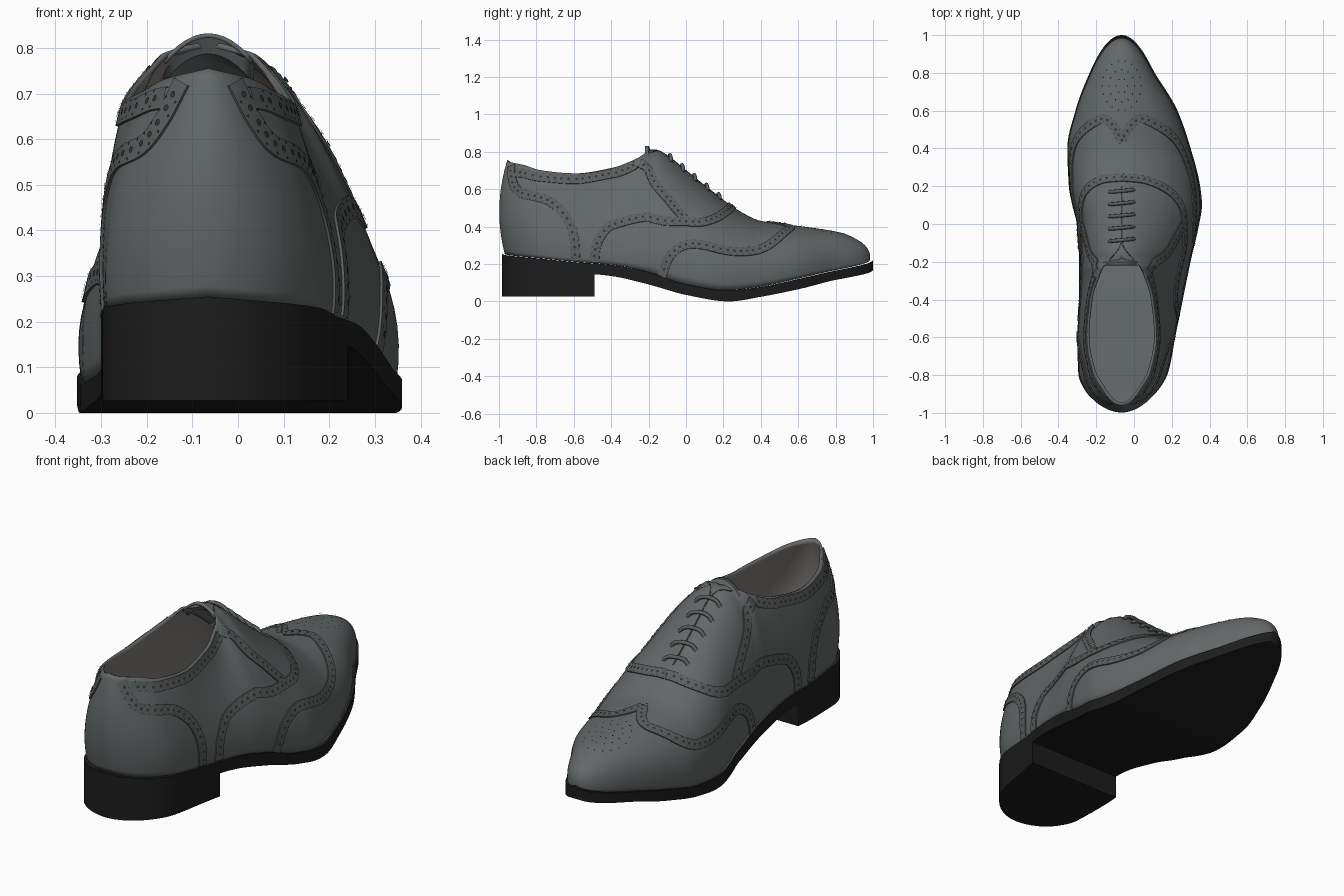
import bpy, bmesh, math
from mathutils import Vector
from mathutils.bvhtree import BVHTree

if "Cube" in bpy.data.objects:
    bpy.data.objects.remove(bpy.data.objects["Cube"])

CX = -0.065   # centre line of the last


def material(name, r, g, b):
    m = bpy.data.materials.new(name)
    m.diffuse_color = (r, g, b, 1)
    m.use_nodes = True
    m.node_tree.nodes["Principled BSDF"].inputs["Base Color"].default_value = m.diffuse_color
    return m


LEATHER = material("grey leather", 0.125, 0.138, 0.138)
TRIM = material("trim leather", 0.105, 0.115, 0.115)
LINING = material("taupe lining", 0.21, 0.195, 0.18)
BLACK = material("black sole", 0.012, 0.012, 0.012)
HOLE = material("dark punch", 0.035, 0.038, 0.038)


def profile(*keys):
    """Monotone cubic through (y, value) keys, eased round toe and heel."""
    pts = sorted((math.acos(y), v) for y, v in keys)
    xs, vs = [p[0] for p in pts], [p[1] for p in pts]
    d = [(vs[i + 1] - vs[i]) / (xs[i + 1] - xs[i]) for i in range(len(xs) - 1)]
    m = [d[0]] + [2 * a * b / (a + b) if a * b > 0 else 0 for a, b in zip(d, d[1:])] + [d[-1]]

    def f(y):
        x = math.acos(max(-1, min(1, y)))
        i = 0
        while i < len(xs) - 2 and x > xs[i + 1]:
            i += 1
        h = xs[i + 1] - xs[i]
        s = (x - xs[i]) / h
        return (vs[i] * (1 + 2 * s) * (1 - s) ** 2 + h * m[i] * s * (1 - s) ** 2
                + vs[i + 1] * s * s * (3 - 2 * s) + h * m[i + 1] * s * s * (s - 1))
    return f


# Shape of the last along its length
left = profile((1, 0), (.9, .12), (.8, .17), (.6, .245), (.4, .288), (.2, .28), (.1, .262),
               (0, .238), (-.2, .225), (-.4, .225), (-.6, .235), (-.8, .23), (-.9, .19), (-1, 0))
right = profile((1, 0), (.9, .12), (.8, .175), (.6, .295), (.4, .365), (.2, .415), (.1, .425),
                (0, .41), (-.2, .365), (-.4, .325), (-.6, .285), (-.8, .245), (-.9, .187), (-1, 0))
sole_top = profile((1, .225), (.8, .165), (.6, .12), (.4, .078), (.22, .06), (0, .09), (-.2, .155),
                   (-.4, .195), (-.6, .21), (-.8, .23), (-1, .255))
sole_low = profile((1, .17), (.8, .115), (.6, .065), (.4, .025), (.23, 0), (0, .035), (-.2, .09),
                   (-.4, .135), (-.5, .145), (-1, .16))
crest = profile((1, .235), (.98, .29), (.93, .33), (.85, .365), (.7, .392), (.5, .417), (.4, .432),
                (.3, .478), (.2, .545), (.1, .62), (0, .7), (-.1, .78), (-.16, .812), (-.2, .81),
                (-.23, .785), (-.3, .75), (-.4, .715), (-.6, .685), (-.8, .702), (-.9, .73), (-1, .755))
low_w = profile((1, 1.12), (-.2, 1.12), (-.4, 1.06), (-1, 1.06))
low_z = profile((1, .6), (.4, .6), (0, .5), (-.2, .4), (-.4, .33), (-1, .33))
high_w = profile((1, 0), (.9, .075), (.8, .12), (.6, .17), (.4, .19), (.2, .18), (0, .16), (-.2, .165),
                 (-.3, .19), (-.4, .21), (-.6, .225), (-.8, .2), (-.9, .15), (-1, 0))
high_z = profile((1, 1), (-.19, 1), (-.3, .8), (-.4, .7), (-1, .68))
rim_w = profile((1, 0), (-.19, 0), (-.22, .09), (-.3, .135), (-.4, .165), (-.6, .183), (-.8, .15),
                (-.9, .1), (-1, 0))


def heel_curve(z):
    return .9975 - .7 * (z - .48) ** 2


def skin(side, y, t):
    """Point on the upper: t runs from the sole edge (0) to crest or rim (1)."""
    wb = .97 * (left(y) if side < 0 else right(y))
    zb, zt = sole_top(y), crest(y)
    b = ((1 - t) ** 3, 3 * t * (1 - t) ** 2, 3 * t * t * (1 - t), t ** 3)
    w = b[0] * wb + b[1] * wb * low_w(y) + b[2] * high_w(y) + b[3] * rim_w(y)
    z = zb + (zt - zb) * (b[1] * low_z(y) + b[2] * high_z(y) + b[3])
    yy = -.2 + (y + .2) * heel_curve(z) if y < -.2 else (y * .985 if y > 0 else y)
    return Vector((CX + side * w, yy, z))


def finish(name, bm, mats, angle=40):
    me = bpy.data.meshes.new(name)
    bm.to_mesh(me)
    ob = bpy.data.objects.new(name, me)
    bpy.context.collection.objects.link(ob)
    for m in mats:
        me.materials.append(m)
    bpy.ops.object.select_all(action='DESELECT')
    ob.select_set(True)
    bpy.context.view_layer.objects.active = ob
    bpy.ops.object.shade_smooth_by_angle(angle=math.radians(angle))
    return ob


def grid(bm, rows, skip=-1, closed=False):
    vs = [[bm.verts.new(p) for p in r] for r in rows]
    n = len(vs[0])
    for a, b in zip(vs, vs[1:]):
        for j in range(n if closed else n - 1):
            if j != skip:
                k = (j + 1) % n
                bm.faces.new((a[j], b[j], b[k], a[k]))
    return vs


# Upper: arched sections from toe to heel, left open at the collar
stations = [math.cos(math.pi * i / 140) for i in range(141)]
N = 22
bm = bmesh.new()
grid(bm, [[skin(-1, y, j / N) for j in range(N + 1)] + [skin(1, y, 1 - j / N) for j in range(N + 1)]
          for y in stations], skip=N)
bmesh.ops.remove_doubles(bm, verts=bm.verts, dist=.0004)
bm.normal_update()
tree = BVHTree.FromBMesh(bm)
upper = finish("upper", bm, [LEATHER, LINING], 50)
sol = upper.modifiers.new("lining", 'SOLIDIFY')
sol.thickness, sol.offset, sol.material_offset = .012, -1, 1


# Sole, heel block and insole: slabs following the foot outline
def slab(name, ys, low, high, scale, mat):
    bm = bmesh.new()
    rows = []
    for y in ys:
        a, b = CX - left(y) * scale, CX + right(y) * scale
        yy = y * (.985 if y < 0 else 1) * (1 if scale == 1 else .97)
        rows.append([Vector((a, yy, low(y))), Vector((a, yy, high(y))),
                     Vector((b, yy, high(y))), Vector((b, yy, low(y)))])
    vs = grid(bm, rows, closed=True)
    bm.faces.new(vs[0])
    bm.faces.new(vs[-1][::-1])
    bmesh.ops.remove_doubles(bm, verts=bm.verts, dist=.0004)
    bmesh.ops.recalc_face_normals(bm, faces=bm.faces)
    return finish(name, bm, [mat], 35)


slab("sole", stations, sole_low, sole_top, 1, BLACK)
slab("heel_block", [-.498] + [y for y in stations if y < -.505], lambda y: .027,
     lambda y: sole_low(y) + .03, 1, BLACK)
slab("insole", stations, sole_top, lambda y: sole_top(y) + .012, .95, LEATHER)

# Tongue under the lacing
bm = bmesh.new()
rows = []
for i in range(13):
    y = -.22 + .02 * i
    z = .832 if y < -.19 else min(.83, crest(y) - .016)
    rows.append([Vector((CX + .1 * a / 6, y, z - .06 * (a / 6) ** 2)) for a in range(-6, 7)])
grid(bm, rows[::-1])
tongue = finish("tongue", bm, [LEATHER])
tongue.modifiers.new("thickness", 'SOLIDIFY').thickness = .01


# Trim bands laid on the upper
def spline(pts, n=12):
    p = [Vector(q) for q in pts]
    p = [2 * p[0] - p[1]] + p + [2 * p[-1] - p[-2]]
    out = []
    for a, b, c, d in zip(p, p[1:], p[2:], p[3:]):
        for i in range(n):
            t = i / n
            out.append(.5 * (2 * b + (c - a) * t + (2 * a - 5 * b + 4 * c - d) * t * t
                             + (3 * b - a - 3 * c + d) * t ** 3))
    return out + [p[-2]]


def to_skin(side, y, z):
    """Side-view (y, z) to skin (y, t); a negative z gives t directly."""
    if z < 0:
        return (y, -z)
    if y < -.2:
        y = max(-.995, -.2 + (y + .2) / heel_curve(z))
    lo, hi = 0, 1
    for _ in range(24):
        mid = (lo + hi) / 2
        lo, hi = (mid, hi) if skin(side, y, mid).z < z else (lo, mid)
    return (y, lo)


def disc(bm, at, radius):
    loc, nor = tree.find_nearest(at)[:2]
    u = nor.orthogonal().normalized()
    v = nor.cross(u)
    bm.faces.new([bm.verts.new(loc + nor * .009 + radius * (u * math.cos(k * math.pi / 4)
                  + v * math.sin(k * math.pi / 4))) for k in range(8)])


def strip(bm, path, width, lift=.006, holes=None):
    rows, run = [], 0
    for i, p in enumerate(path):
        tan = (path[min(i + 1, len(path) - 1)] - path[max(i - 1, 0)]).normalized()
        nor = tree.find_nearest(p)[1]
        across = nor.cross(tan).normalized()
        row = []
        for o, h in ((-1, -.004), (-1, lift), (-.5, lift), (0, lift), (.5, lift), (1, lift), (1, -.004)):
            loc, n2 = tree.find_nearest(p + across * o * width / 2)[:2]
            row.append(loc + n2 * h)
        rows.append(row)
        if i:
            run += (p - path[i - 1]).length
        if holes is not None and run > .032:
            run = 0
            disc(holes, p, .008)
            for o in (-.36, .36):
                disc(holes, p + across * o * width + tan * .012, .0035)
    grid(bm, rows)


BANDS = {
    "wing_tip_band": [(-.13, .135), (-.085, .245), (0, .303), (.1, .3), (.25, .268), (.38, .273),
                      (.47, .315), (.54, -.66), (.565, -.8), (.53, -.91), (.45, -1)],
    "vamp_band": [(-.49, .21), (-.475, .31), (-.41, .4), (-.3, .435), (-.15, .437), (0, .425),
                  (.1, .425), (.18, .455), (.235, -.78), (.25, -1)],
    "facing_band": [(-.25, .74), (-.17, .64), (-.09, .54), (-.01, .445)],
    "collar_band": [(-.91, .69), (-.75, .662), (-.6, .652), (-.4, .682), (-.27, .73)],
    "counter_band": [(-.935, .725), (-.925, .64), (-.89, .585), (-.8, .56), (-.72, .53), (-.64, .45),
                     (-.6, .34), (-.59, .22)],
}
punches = bmesh.new()
for name, pts in BANDS.items():
    bm = bmesh.new()
    for side in (-1, 1):
        path = spline([to_skin(side, *p) for p in pts])
        strip(bm, [skin(side, q[0], max(0, min(1, q[1]))) for q in path], .05, holes=punches)
    bmesh.ops.recalc_face_normals(bm, faces=bm.faces)
    finish(name, bm, [TRIM])


# Toe medallion punches
def on_top(x, y):
    return tree.ray_cast(Vector((x, y, 2)), Vector((0, 0, -1)))[0]


for ring, count in ((.03, 6), (.065, 12), (.1, 18)):
    for k in range(count):
        a = 2 * math.pi * k / count
        disc(punches, on_top(CX + ring * math.cos(a), .73 + 1.3 * ring * math.sin(a)), .0035)
finish("punch_holes", punches, [HOLE])

# Lacing slit with the facing edges spreading towards the collar
bm = bmesh.new()
strip(bm, [on_top(CX, .2 - .03 * i) for i in range(11)], .008, .002)
for s in (-1, 1):
    strip(bm, [on_top(CX + s * (.004 + .06 * (i / 6) ** 1.5), -.1 - .0145 * i) for i in range(7)], .006, .002)
finish("lacing_slit", bm, [HOLE])

# Five lace bars
for n, y in enumerate((.175, .11, .045, -.02, -.085)):
    cu = bpy.data.curves.new(f"lace_{n + 1}", 'CURVE')
    cu.dimensions, cu.bevel_depth, cu.bevel_resolution, cu.use_fill_caps = '3D', .01, 2, True
    sp = cu.splines.new('POLY')
    sp.points.add(8)
    for k in range(9):
        a = k / 4 - 1
        p = on_top(CX + .066 * a, y + .006 * a)
        sp.points[k].co = (p.x, p.y, p.z + .014 - .018 * a ** 6, 1)
    cu.materials.append(TRIM)
    bpy.context.collection.objects.link(bpy.data.objects.new(f"lace_{n + 1}", cu))
